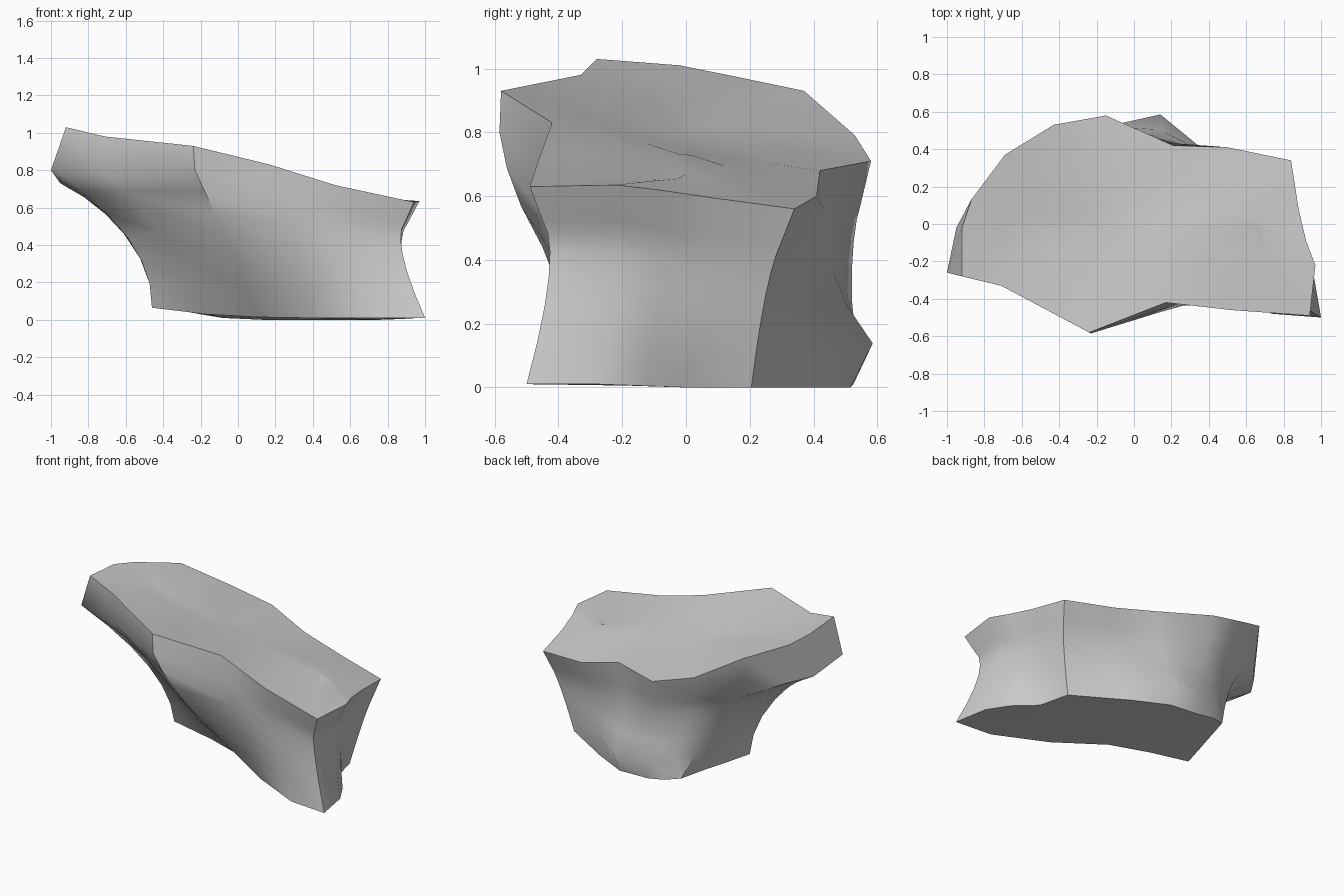
import bpy, bmesh, math
from mathutils import Vector as V

if "Cube" in bpy.data.objects:
    bpy.data.objects.remove(bpy.data.objects["Cube"])

# Outlines, counter-clockwise from the front right corner
RIM = [(.94, -.49, .63), (.97, -.22, .635), (.92, -.09, .62), (.88, .08, .595), (.84, .34, .56),
       (.5, .41, .6), (.21, .42, .68), (-.15, .58, .71), (-.43, .53, .79), (-.69, .37, .93),
       (-.87, .13, .98), (-.92, -.02, 1.01), (-.92, -.28, 1.03), (-.71, -.33, .98),
       (-.24, -.58, .93), (.17, -.42, .83), (.52, -.46, .72)]
WAIST = [(.88, -.43, .35), (.875, -.21, .34), (.83, -.08, .32), (.79, .07, .3), (.77, .25, .29),
         (.45, .34, .3), (.15, .46, .36), (-.12, .52, .37), (-.34, .45, .42), (-.5, .35, .47),
         (-.59, .15, .46), (-.61, .0, .46), (-.59, -.12, .44), (-.42, -.24, .47),
         (-.07, -.45, .44), (.3, -.42, .42), (.6, -.42, .36)]
FOOT = [(1, -.5, .01), (.96, -.27, .01), (.88, -.13, .005), (.75, .0, 0), (.70, .205, 0),
        (.364, .405, 0), (.14, .515, 0), (-.08, .525, .01), (-.2, .52, .03), (-.30, .48, .05),
        (-.36, .30, .06), (-.41, .13, .06), (-.46, -.03, .065), (-.17, -.05, .03),
        (.10, -.12, .015), (.40, -.32, .01), (.74, -.48, .01)]
# Overhanging lip under the rim at the left end and front point
LIP = {9: (-.69, .32, .66), 10: (-.84, .14, .71), 11: (-.95, -.02, .73), 12: (-1, -.26, .80),
       13: (-.70, -.32, .77), 14: (-.23, -.585, .80)}


def curve(a, b, c, t):
    """Quadratic through a, b, c at t = 0, .5, 1."""
    return a * (1 - t) * (1 - 2 * t) + b * 4 * t * (1 - t) + c * t * (2 * t - 1)


def top_height(x):
    """Height of the top along its middle, with a shallow dip and hump."""
    return (.785 - .21 * x - .04 * math.exp(-((x + .05) / .25) ** 2)
            + .025 * math.exp(-((x - .4) / .2) ** 2))


bm = bmesh.new()
N = len(RIM)
STEPS = 6

# Side wall columns
columns = []
for i in range(N):
    rim, waist, foot = V(RIM[i]), V(WAIST[i]), V(FOOT[i])
    lip = V(LIP[i]) if i in LIP else curve(rim, waist, foot, .2)
    pts = [rim] + [curve(lip, waist, foot, k / STEPS) for k in range(STEPS + 1)]
    # Small toe bulging out at the back
    for p in pts[1:-1]:
        d = (p - V((.09, .5, .12))).length
        if p.y > .3:
            p.y += .11 * math.exp(-(d / .13) ** 2)
    columns.append([bm.verts.new(p) for p in pts])


def bridge(a, b):
    for i in range(N):
        j = (i + 1) % N
        bm.faces.new((a[i], a[j], b[j], b[i]))


rings = list(zip(*columns))
for a, b in zip(rings, rings[1:]):
    bridge(a, b)
bm.faces.new(rings[-1])

# Sloping top, flowing in from the rim to a long middle axis
prev = rings[0]
for f in (.35, .7, .95):
    ring = []
    for p in RIM:
        axis = V((p[0] * .65, 0, top_height(p[0] * .65)))
        ring.append(bm.verts.new(V(p).lerp(axis, f)))
    bridge(prev, ring)
    prev = ring
bm.faces.new(prev)

# Smooth shading with sharp rim and corners
bmesh.ops.triangulate(bm, faces=[f for f in bm.faces if len(f.verts) > 4])
bmesh.ops.recalc_face_normals(bm, faces=bm.faces)
for f in bm.faces:
    f.smooth = True
for e in bm.edges:
    e.smooth = e.calc_face_angle(0) < math.radians(45)
for i in (0, 4):
    for a, b in zip(columns[i], columns[i][1:]):
        bm.edges.get((a, b)).smooth = False

me = bpy.data.meshes.new("rock_ledge")
bm.to_mesh(me)
bm.free()
bpy.context.collection.objects.link(bpy.data.objects.new("rock_ledge", me))
